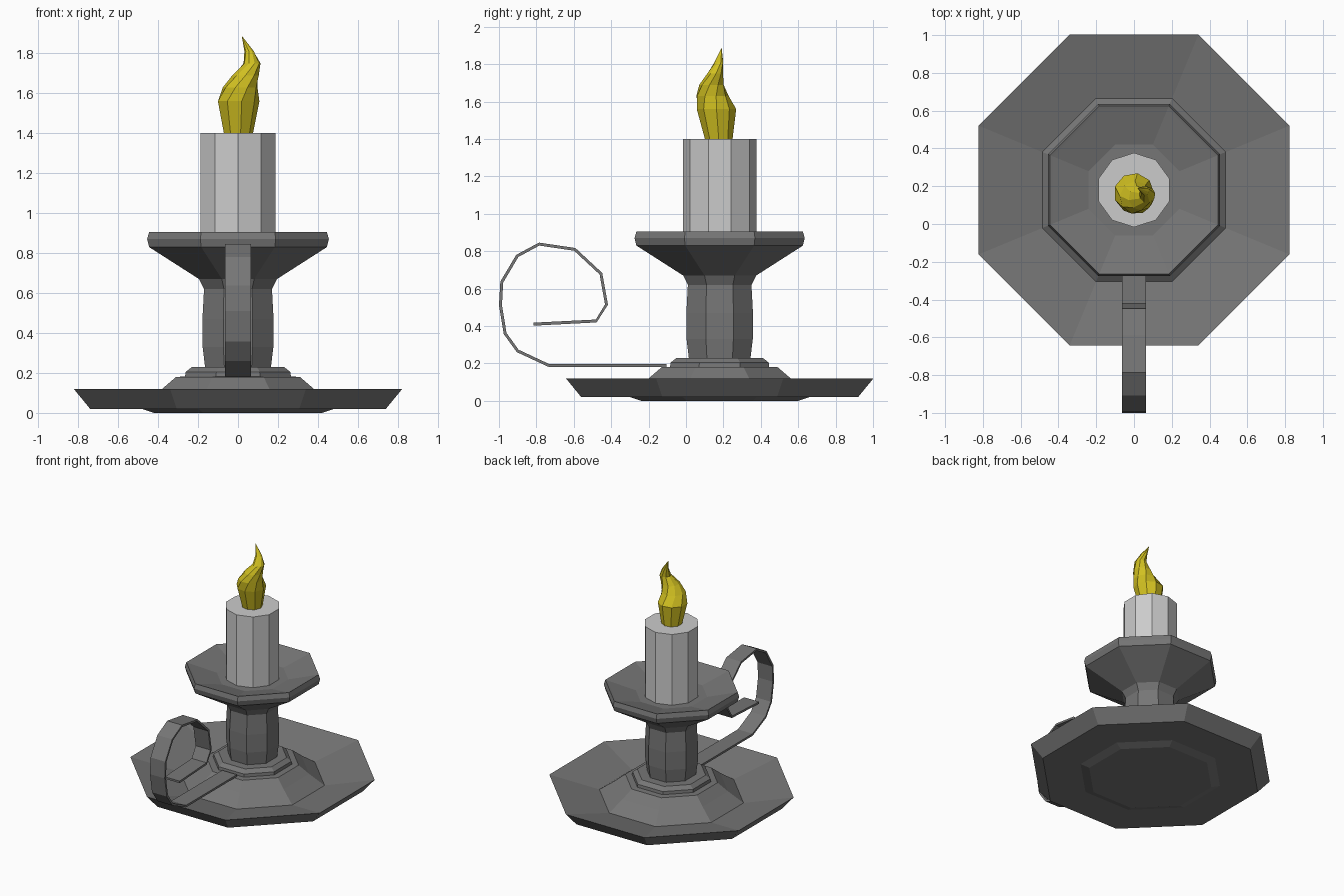
import bpy, math
from math import sin, cos, pi

if "Cube" in bpy.data.objects:
    bpy.data.objects.remove(bpy.data.objects["Cube"])

CY = 0.18  # candle axis in y


def material(name, rgb):
    m = bpy.data.materials.new(name)
    m.diffuse_color = (*rgb, 1)
    m.use_nodes = True
    m.node_tree.nodes["Principled BSDF"].inputs["Base Color"].default_value = m.diffuse_color
    return m


metal = material("dark_metal", (0.18, 0.18, 0.18))
wax = material("wax", (0.52, 0.52, 0.52))
yellow = material("flame_yellow", (0.64, 0.53, 0.015))


def add_mesh(name, verts, faces, mat):
    me = bpy.data.meshes.new(name)
    me.from_pydata(verts, [], faces)
    me.update()
    me.materials.append(mat)
    ob = bpy.data.objects.new(name, me)
    bpy.context.collection.objects.link(ob)
    return ob


def loft(name, rings, n, mat, cap_start=False, cap_end=False):
    """Skin n-sided rings given as (cx, cy, z, radius, start angle)."""
    verts = [(cx + r * cos(a + 2 * pi * i / n), cy + r * sin(a + 2 * pi * i / n), z)
             for cx, cy, z, r, a in rings for i in range(n)]
    faces = [(k * n + i, k * n + (i + 1) % n, (k + 1) * n + (i + 1) % n, (k + 1) * n + i)
             for k in range(len(rings) - 1) for i in range(n)]
    if cap_start:
        faces.append(tuple(reversed(range(n))))
    if cap_end:
        faces.append(tuple(range(len(verts) - n, len(verts))))
    return add_mesh(name, verts, faces, mat)


def octagon_lathe(name, profile, **caps):
    """Octagonal turning from (half width across flats, z) points."""
    rings = [(0, CY, z, a / cos(pi / 8), pi / 8) for a, z in profile]
    return loft(name, rings, 8, metal, **caps)


# Saucer: foot, rim, valley and raised centre
octagon_lathe("saucer", [(0.42, 0), (0.48, 0.02), (0.74, 0.02), (0.822, 0.12),
                         (0.485, 0.04), (0.38, 0.12), (0.31, 0.18), (0.265, 0.182),
                         (0.262, 0.205), (0.23, 0.23), (0.165, 0.23)], cap_start=True)

# Stem
octagon_lathe("stem", [(0.165, 0.23), (0.177, 0.33), (0.178, 0.47),
                       (0.17, 0.62), (0.195, 0.67)])

# Drip pan: flared underside, rim and dished inside
octagon_lathe("drip_pan", [(0.195, 0.67), (0.445, 0.83), (0.455, 0.87), (0.445, 0.905),
                           (0.43, 0.90), (0.24, 0.845)], cap_end=True)

# Candle
loft("candle", [(0, CY, 0.83, 0.197, pi / 2), (0, CY, 1.40, 0.197, pi / 2)], 10, wax,
     cap_start=True, cap_end=True)

# Flame: twisting, leaning rings drawn to a point
flame = [(0, 0.175, 1.40, 0.075), (0, 0.163, 1.56, 0.107), (0.012, 0.14, 1.63, 0.088),
         (0.038, 0.138, 1.69, 0.067), (0.07, 0.155, 1.75, 0.043),
         (0.056, 0.176, 1.81, 0.024), (0.02, 0.19, 1.885, 0.001)]
twist = [0, 0, 14, 30, 48, 66, 80]
loft("flame", [(*ring, math.radians(t)) for ring, t in zip(flame, twist)], 9, yellow,
     cap_start=True, cap_end=True)

# Curled strap handle: side path in (y, z), thickened and given width
path = [(-0.815, 0.41), (-0.48, 0.427), (-0.425, 0.515), (-0.455, 0.68), (-0.595, 0.81),
        (-0.785, 0.838), (-0.902, 0.775), (-0.985, 0.635), (-0.992, 0.51),
        (-0.967, 0.36), (-0.90, 0.267), (-0.735, 0.19), (-0.105, 0.19)]
W, T = 0.064, 0.008
verts = []
for i, (y, z) in enumerate(path):
    (y0, z0), (y1, z1) = path[max(i - 1, 0)], path[min(i + 1, len(path) - 1)]
    d = math.hypot(y1 - y0, z1 - z0)
    ny, nz = -(z1 - z0) / d * T, (y1 - y0) / d * T
    verts += [(-W, y + ny, z + nz), (W, y + ny, z + nz),
              (W, y - ny, z - nz), (-W, y - ny, z - nz)]
faces = [(4 * k + i, 4 * k + 4 + i, 4 * k + 4 + (i + 1) % 4, 4 * k + (i + 1) % 4)
         for k in range(len(path) - 1) for i in range(4)]
e = len(verts) - 4
faces += [(0, 1, 2, 3), (e + 3, e + 2, e + 1, e)]
add_mesh("handle", verts, faces, metal)
